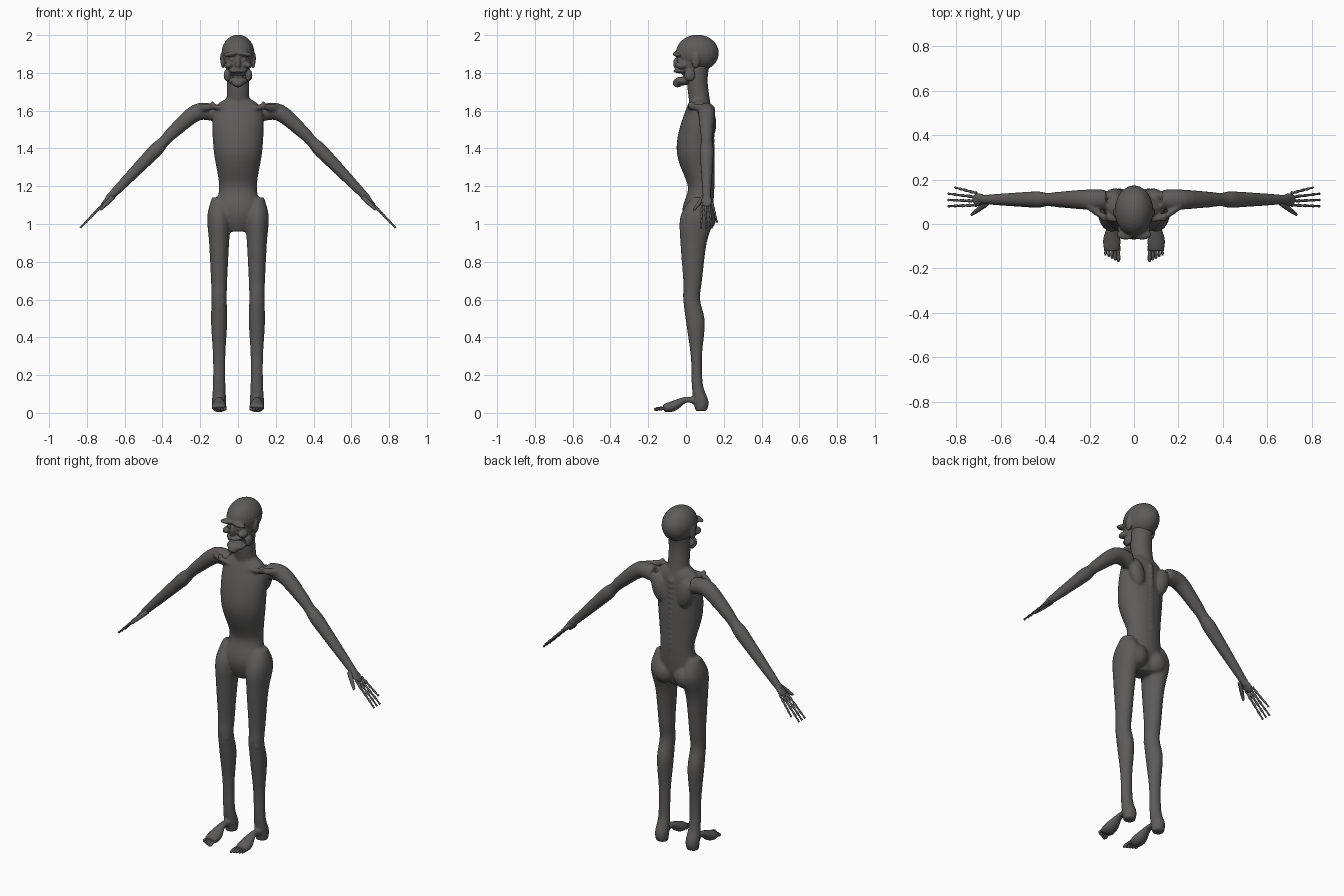
import bpy, bmesh, math
from mathutils import Vector, Matrix

cube = bpy.data.objects.get("Cube")
if cube:
    bpy.data.objects.remove(cube, do_unlink=True)

skin = bpy.data.materials.new("dark_grey_skin")
skin.use_nodes = True
skin_colour = (0.11, 0.105, 0.103, 1)
skin.diffuse_color = skin_colour
shader = next(node for node in skin.node_tree.nodes if node.type == 'BSDF_PRINCIPLED')
shader.inputs["Base Color"].default_value = skin_colour
shader.inputs["Roughness"].default_value = 0.8

X_AXIS, Y_AXIS = Vector((1, 0, 0)), Vector((0, 1, 0))


def spline(points, steps):
    """Smooth curve through rows of numbers."""
    points = [Vector(point) for point in points]
    last = len(points) - 1
    curve = []
    for index in range(last):
        start, end = points[index], points[index + 1]
        leave = (end - points[max(index - 1, 0)]) / 2
        arrive = (points[min(index + 2, last)] - start) / 2
        for step in range(steps):
            t = step / steps
            ease = t * t * (3 - 2 * t)
            curve.append(start.lerp(end, ease) + leave * t * (1 - t) ** 2
                         - arrive * t * t * (1 - t))
    return curve + [points[last]]


def loft(bm, rows, side, flip=1, sides=20, steps=5):
    """Closed tube through rows of x, y, z, radius along side, radius across."""
    rows = spline(rows, steps)
    centres = [Vector((row[0] * flip, row[1], row[2])) for row in rows]
    rings = []
    for index, row in enumerate(rows):
        along = centres[min(index + 1, len(rows) - 1)] - centres[max(index - 1, 0)]
        across = along.cross(side).normalized()
        ring = []
        for corner in range(sides):
            angle = math.tau * corner / sides
            offset = side * row[3] * math.cos(angle) + across * row[4] * math.sin(angle)
            ring.append(bm.verts.new(centres[index] + offset))
        rings.append(ring)
    for lower, upper in zip(rings, rings[1:]):
        for corner in range(sides):
            following = (corner + 1) % sides
            bm.faces.new((lower[corner], lower[following], upper[following], upper[corner]))
    bm.faces.new(rings[0])
    bm.faces.new(rings[-1])


def blob(bm, centre, radii, tilt=0):
    """Ellipsoid, tilted about the y axis."""
    matrix = (Matrix.Translation(centre) @ Matrix.Rotation(tilt, 4, 'Y')
              @ Matrix.Diagonal((*radii, 1)))
    bmesh.ops.create_uvsphere(bm, u_segments=24, v_segments=16, radius=1, matrix=matrix)


def finish(bm, name, voxel=None):
    """Make the object; a voxel size fuses its parts into one skin."""
    bmesh.ops.recalc_face_normals(bm, faces=bm.faces)
    for face in bm.faces:
        face.smooth = True
    mesh = bpy.data.meshes.new(name)
    bm.to_mesh(mesh)
    bm.free()
    mesh.materials.append(skin)
    part = bpy.data.objects.new(name, mesh)
    bpy.context.collection.objects.link(part)
    if voxel:
        fuse = part.modifiers.new("fuse", 'REMESH')
        fuse.mode = 'VOXEL'
        fuse.voxel_size = voxel
        fuse.use_smooth_shade = True
        soften = part.modifiers.new("soften", 'SMOOTH')
        soften.factor = 0.5
        soften.iterations = 4


def arm_height(x):
    """Level at the shoulder, then a straight slope to the fingertips."""
    return min(1.59, 1.84 - 1.03 * x)


# Trunk and neck: height, depth position, half width, half depth
body = bmesh.new()
trunk = [(1.67, .08, .05, .04), (1.6, .07, .13, .07), (1.4, .05, .13, .1),
         (1.2, .08, .1, .07), (1.06, .06, .12, .08), (.96, .06, .05, .05)]
loft(body, [(0, y, z, width, depth) for z, y, width, depth in trunk], X_AXIS, sides=28, steps=8)
neck = [(1.85, .07), (1.75, .06), (1.6, .08)]
loft(body, [(0, y, z, .06, .055) for z, y in neck], X_AXIS)
for vertebra in range(14):
    blob(body, (0, .14, 1.2 + vertebra * .03), (.013, .014, .016))

# Limbs: leg by height, depth position, radius; arm by reach, radius
leg = [(1.14, .07, .04), (1.04, .06, .09), (.9, .04, .07), (.7, .035, .05), (.6, .03, .045),
       (.48, .05, .05), (.3, .055, .03), (.15, .06, .03), (.06, .08, .04), (.01, .08, .03)]
arm = [(.13, .045), (.22, .045), (.34, .035), (.39, .03), (.43, .037), (.48, .035),
       (.6, .027), (.69, .02)]
foot = [(.06, .06, .025), (0, .07, .02), (-.07, .035, .04), (-.12, .025, .035)]
for side in (1, -1):
    loft(body, [(.1, y, z, r, r / 2 + .018) for z, y, r in leg], Y_AXIS, side)
    loft(body, [(x, .11, arm_height(x), r, r) for x, r in arm], Y_AXIS, side)
    loft(body, [(.1, y, z, r, min(r, z) * .8) for y, z, r in foot], X_AXIS, side)
    # Palm, collarbone with its raised end, shoulder blade, buttock, kneecap
    blob(body, (side * .7, .11, arm_height(.7)), (.04, .032, .013), side * .8)
    loft(body, [(.02, .02, 1.61, .012, .012), (.13, .03, 1.62, .015, .015),
                (.21, .09, 1.61, .025, .025)], Y_AXIS, side)
    blob(body, (side * .135, .03, 1.63), (.012, .02, .02))
    blob(body, (side * .085, .125, 1.53), (.045, .035, .085), side * .25)
    blob(body, (side * .065, .105, 1.03), (.06, .055, .065))
    blob(body, (side * .1, .005, .59), (.035, .018, .03))
finish(body, "body", voxel=.0075)

# Head: cranium, face, nose, upper lip, jaw, chin
head = bmesh.new()
blob(head, (0, .06, 1.905), (.087, .114, .097))
blob(head, (0, .02, 1.86), (.068, .067, .085))
blob(head, (0, -.048, 1.85), (.014, .02, .035))
blob(head, (0, -.025, 1.81), (.046, .042, .013))
blob(head, (0, -.015, 1.757), (.052, .05, .023))
blob(head, (0, -.045, 1.745), (.03, .026, .022))
for side in (1, -1):
    # Brow, cheekbone, eye, jaw corner, ear
    blob(head, (side * .037, -.047, 1.9), (.042, .024, .013), side * .15)
    blob(head, (side * .05, -.025, 1.84), (.024, .034, .018), side * .3)
    blob(head, (side * .032, -.036, 1.87), (.013, .013, .012))
    blob(head, (side * .058, .02, 1.787), (.018, .03, .032))
    blob(head, (side * .083, .052, 1.865), (.011, .022, .042), side * .1)
finish(head, "head", voxel=.005)

for side, label in ((1, "left"), (-1, "right")):
    # Bony fingers, fanned out, with knuckles swelling along each one
    hand = bmesh.new()
    for finger in range(4):
        base, tip = .085 + finger * .018, .08 + finger * .028
        reach = .835 - .03 * (finger // 3)
        rows = []
        for joint in range(9):
            t = joint / 8
            x = .71 + (reach - .71) * t
            radius = (.007 + .0015 * (-1) ** joint) * (1 - .3 * t)
            rows.append((x, base + (tip - base) * t, arm_height(x), radius, radius))
        loft(hand, rows, Y_AXIS, side, sides=8, steps=2)
    thumb = [(.66, .095, 1.145, .014), (.7, .065, 1.105, .012), (.73, .043, 1.075, .007)]
    loft(hand, [(*row, row[3]) for row in thumb], Y_AXIS, side, sides=10)
    finish(hand, label + "_fingers")

    # Toes, the inner one longest
    toes = bmesh.new()
    for toe in range(5):
        x, tip, radius = .07 + toe * .0145, -.17 + toe * .007, .0095 - toe * .0007
        loft(toes, [(x, -.1, .022, radius, radius), (x, -.135, .025, radius * .8, radius * .8),
                    (x, tip + .015, .02, radius, radius), (x, tip, .018, radius / 2, radius / 2)],
             X_AXIS, side, sides=8)
    finish(toes, label + "_toes")
